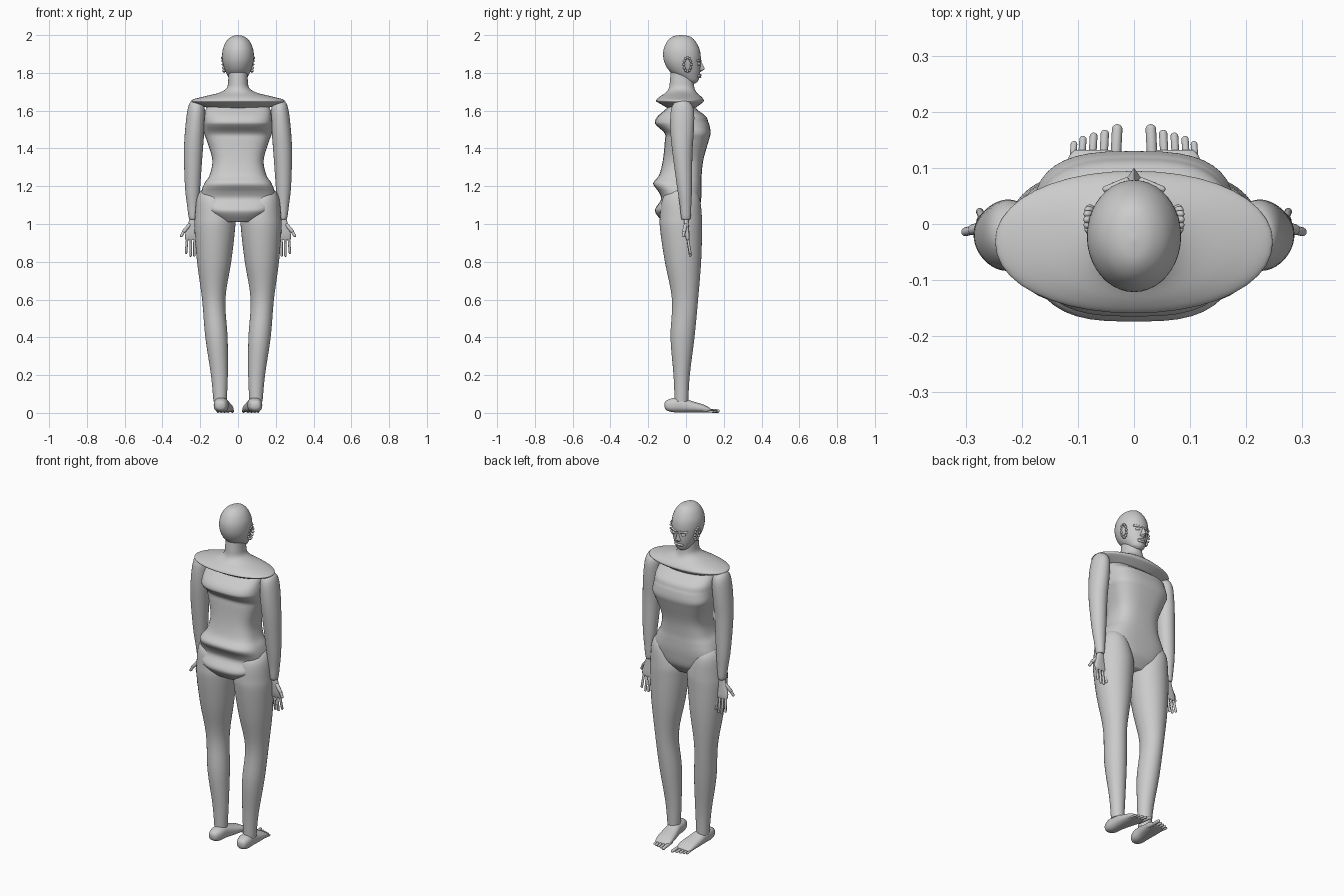
import bpy, bmesh, math
from mathutils import Vector


def finish(name, bm, mirror=False, angle=60):
    bmesh.ops.recalc_face_normals(bm, faces=bm.faces)
    me = bpy.data.meshes.new(name)
    bm.to_mesh(me)
    bm.free()
    ob = bpy.data.objects.new(name, me)
    bpy.context.collection.objects.link(ob)
    if mirror:
        ob.modifiers.new("mirror", 'MIRROR')
    bpy.ops.object.select_all(action='DESELECT')
    ob.select_set(True)
    bpy.context.view_layer.objects.active = ob
    bpy.ops.object.shade_smooth_by_angle(angle=math.radians(angle))
    return ob


def smooth_rings(rings, steps):
    # Catmull-Rom interpolation of the section list
    out = []
    for i in range(len(rings) - 1):
        a, b = rings[max(i - 1, 0)], rings[i]
        c, d = rings[i + 1], rings[min(i + 2, len(rings) - 1)]
        for k in range(steps):
            t = k / steps
            out.append([0.5 * (2 * q + (r - p) * t + (2 * p - 5 * q + 4 * r - s) * t * t
                               + (3 * q - p - 3 * r + s) * t ** 3)
                        for p, q, r, s in zip(a, b, c, d)])
    out.append(list(rings[-1]))
    return out


def loft(name, rings, n=2.0, axis='Z', mirror=False, steps=4, seg=40, angle=60):
    # ring: (height, u0, u1, v0, v1) = bounds of a superellipse section
    bm = bmesh.new()
    loops = []
    for h, u0, u1, v0, v1 in smooth_rings(rings, steps):
        loop = []
        for i in range(seg):
            a = 2 * math.pi * i / seg
            c, s = math.cos(a), math.sin(a)
            u = (u0 + u1) / 2 + (u1 - u0) / 2 * math.copysign(abs(c) ** (2 / n), c)
            v = (v0 + v1) / 2 + (v1 - v0) / 2 * math.copysign(abs(s) ** (2 / n), s)
            loop.append(bm.verts.new((u, v, h) if axis == 'Z' else (u, h, v)))
        loops.append(loop)
    for A, B in zip(loops, loops[1:]):
        for i in range(seg):
            j = (i + 1) % seg
            bm.faces.new((A[i], A[j], B[j], B[i]))
    bm.faces.new(loops[0])
    bm.faces.new(loops[-1])
    return finish(name, bm, mirror, angle)


def capsules(name, items, mirror=True):
    # rounded rods from p to q with radius r, all in one object
    bm = bmesh.new()
    for p, q, r in items:
        p, q = Vector(p), Vector(q)
        d = q - p
        rot = d.to_track_quat('Z', 'Y')
        res = bmesh.ops.create_uvsphere(bm, u_segments=12, v_segments=9, radius=r)
        for v in res['verts']:
            if v.co.z > 0:
                v.co.z += d.length
            v.co = rot @ v.co + p
    return finish(name, bm, mirror)


def sym(rings):
    return [(z, -w, w, a, b) for z, w, a, b in rings]


# head, narrowing to the chin on the +y side
loft("head", sym([
    (2.0, .002, -.03, -.026), (1.993, .032, -.068, .02), (1.97, .06, -.097, .048),
    (1.93, .079, -.117, .07), (1.89, .084, -.121, .078), (1.85, .08, -.112, .077),
    (1.81, .067, -.088, .076), (1.78, .052, -.05, .071), (1.757, .036, -.01, .064),
    (1.745, .016, .02, .05)]))

# neck flaring into the shoulder disc
loft("neck_and_shoulders", sym([
    (1.81, .05, -.08, .035), (1.76, .052, -.085, .04), (1.72, .06, -.09, .045),
    (1.695, .1, -.108, .057), (1.675, .18, -.138, .08), (1.66, .236, -.155, .092),
    (1.65, .247, -.158, .094), (1.64, .23, -.143, .085), (1.615, .16, -.1, .05)]), n=2.1)

# torso with ridged back and full chest
loft("torso", sym([
    (1.63, .155, -.085, .035), (1.605, .172, -.11, .06), (1.57, .178, -.15, .105),
    (1.54, .18, -.165, .118), (1.52, .18, -.155, .125), (1.48, .179, -.113, .13),
    (1.44, .165, -.112, .12), (1.34, .136, -.122, .092), (1.26, .15, -.142, .083),
    (1.215, .178, -.174, .083), (1.17, .194, -.145, .083), (1.13, .194, -.132, .08),
    (1.08, .175, -.163, .073), (1.05, .145, -.156, .06), (1.01, .095, -.12, .03)]), n=2.9)

# legs
loft("leg", [
    (1.19, .12, .17, -.05, .02), (1.175, .09, .198, -.09, .05), (1.13, .05, .219, -.125, .074),
    (1.04, .016, .228, -.138, .084), (.97, .016, .23, -.137, .085), (.8, .036, .217, -.112, .08),
    (.6, .067, .19, -.074, .064), (.4, .055, .173, -.082, .045),
    (.2, .054, .143, -.066, .02), (.06, .06, .13, -.06, .012)], mirror=True)

# feet, lofted from heel to toes
loft("foot", [
    (-.114, .085, .1, .035, .05), (-.105, .066, .118, .015, .065), (-.07, .052, .128, .004, .078),
    (-.02, .047, .127, .003, .078), (.04, .033, .126, .002, .06), (.09, .024, .122, .002, .045),
    (.12, .026, .116, .004, .03), (.132, .04, .105, .008, .02)],
    n=2.4, axis='Y', mirror=True)
capsules("toes", [((x, .09, .014), (x - .004, tip - r, r), r)
                  for x, tip, r in ((.034, .178, .0095), (.056, .168, .0075), (.076, .163, .007),
                                    (.095, .157, .0065), (.111, .148, .006))])

# arms
loft("arm", [
    (1.655, .205, .235, -.03, -.005), (1.643, .186, .254, -.06, .022), (1.6, .175, .268, -.08, .042),
    (1.5, .178, .28, -.083, .042), (1.38, .187, .286, -.072, .034), (1.2, .2, .281, -.048, .032),
    (1.1, .209, .27, -.033, .028), (1.03, .216, .26, -.025, .024), (1.024, .225, .25, -.014, .014)],
    mirror=True)

# hands
loft("palm", [
    (1.04, .222, .254, -.01, .012), (1.0, .214, .264, -.011, .014), (.95, .206, .279, -.007, .018),
    (.925, .204, .28, -.002, .019), (.914, .208, .276, .002, .017)], n=2.6, mirror=True, seg=24)
capsules("fingers", [((x, .009, .925), (x + dx, .022, zt), .0068)
                     for x, dx, zt in ((.212, -.001, .85), (.23, .001, .834),
                                       (.249, .002, .833), (.269, .006, .848))])
capsules("thumb", [((.258, -.002, .995), (.286, -.01, .962), .01),
                   ((.286, -.01, .962), (.3, -.014, .938), .008)])

# nose wedge
bm = bmesh.new()
pts = [bm.verts.new(p) for p in ((0, .078, 1.868), (-.024, .066, 1.808), (.024, .066, 1.808),
                                 (0, .1, 1.82), (0, .07, 1.8))]
for f in ((0, 1, 3), (0, 3, 2), (1, 4, 3), (4, 2, 3), (0, 4, 1), (0, 2, 4)):
    bm.faces.new([pts[i] for i in f])
finish("nose", bm, angle=30)

# face details: brows, eyes, lips, ears
capsules("brow", [((.014, .077, 1.864), (.05, .062, 1.866), .006)])
capsules("eye", [((.028, .068, 1.848), (.034, .066, 1.848), .009)])
capsules("lips", [((0, .077, 1.788), (.022, .066, 1.785), .006),
                  ((0, .075, 1.778), (.02, .065, 1.78), .006)])
ear = [(.008 + .02 * math.cos(a), 1.843 + .036 * math.sin(a))
       for a in [i * math.pi / 6 for i in range(12)]]
capsules("ear", [((.081 - .11 * (1.88 - z), y, z), (.084 - .11 * (1.88 - z), y, z + .002), .0065)
                 for y, z in ear])
